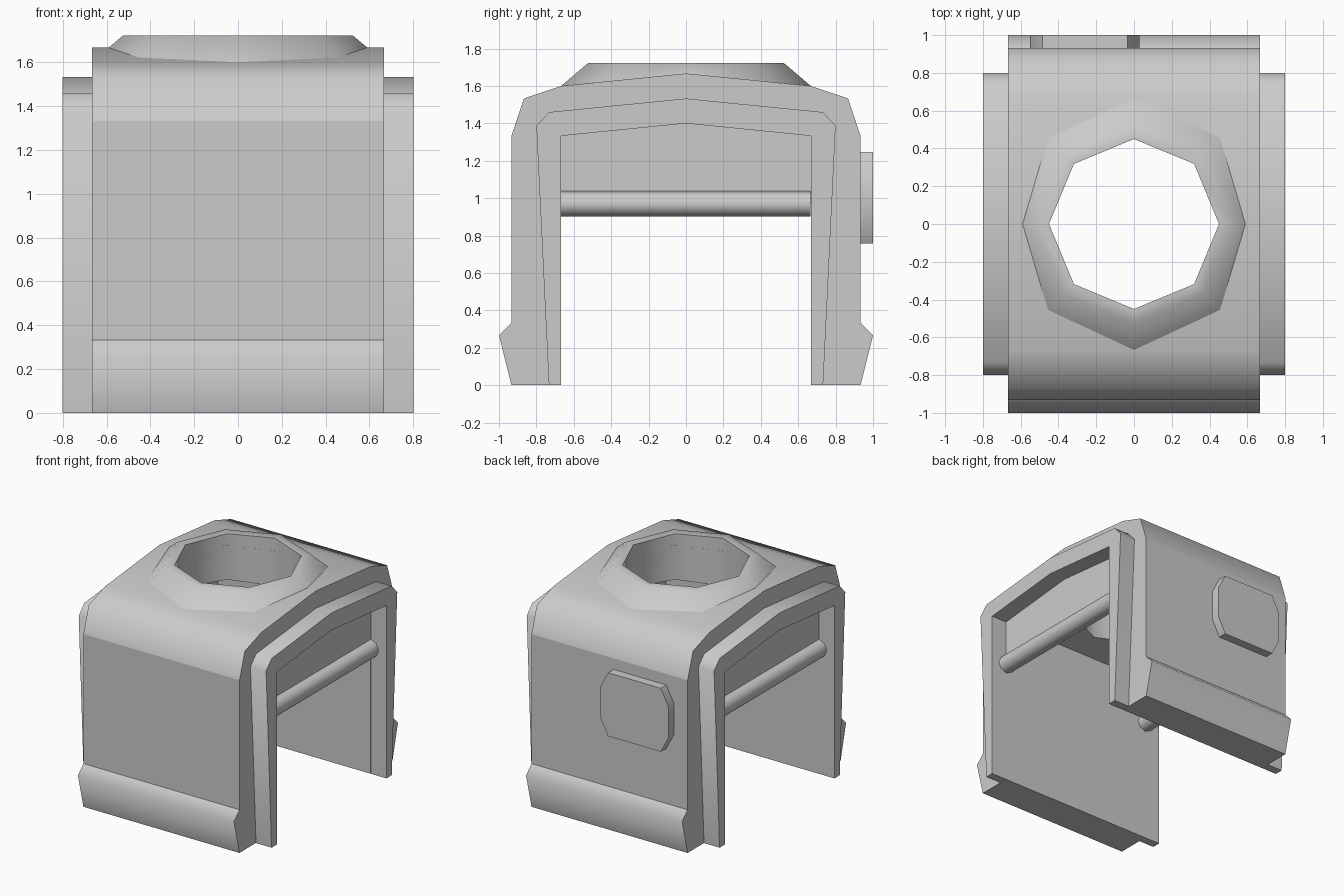
import bpy, bmesh, math
from mathutils import Vector

if "Cube" in bpy.data.objects:
    bpy.data.objects.remove(bpy.data.objects["Cube"])


def finish(name, bm, limit=60, hard=None):
    """Make an object with smooth faces, hard edges above the limit angle."""
    bmesh.ops.recalc_face_normals(bm, faces=bm.faces)
    me = bpy.data.meshes.new(name)
    bm.to_mesh(me)
    bm.free()
    ob = bpy.data.objects.new(name, me)
    bpy.context.collection.objects.link(ob)
    shade(ob, limit, hard)
    return ob


def shade(ob, limit=60, hard=None):
    bm = bmesh.new()
    bm.from_mesh(ob.data)
    for f in bm.faces:
        f.smooth = True
    for e in bm.edges:
        sharp = len(e.link_faces) != 2 or e.calc_face_angle(0) > math.radians(limit)
        e.smooth = not (sharp or (hard and all(hard(v.co) for v in e.verts)))
    bm.to_mesh(ob.data)
    bm.free()


def prism(name, pts, start, depth):
    """Extrude a closed loop of 3D points."""
    bm = bmesh.new()
    off = Vector(start)
    f = bm.faces.new([bm.verts.new(Vector(p) + off) for p in pts])
    ret = bmesh.ops.extrude_face_region(bm, geom=[f], use_keep_orig=True)
    bmesh.ops.translate(bm, vec=depth, verts=[v for v in ret["geom"] if isinstance(v, bmesh.types.BMVert)])
    return finish(name, bm)


def arch(half):
    """Mirror half a (y, z) profile; the first and last points lie on the ridge."""
    return [(0, y, z) for y, z in half] + [(0, -y, z) for y, z in half[-2:0:-1]]


def octagon(r):
    return [(r * math.cos(i * math.pi / 4), r * math.sin(i * math.pi / 4)) for i in range(8)]


def roof(y):
    return 1.667 - 0.1 * abs(y)


INNER = [(0.667, 0), (0.667, 1.333), (0, 1.4)]

# main shell: arched cover with clip lips along the bottom
SHELL = [(0, 1.667), (0.667, 1.6), (0.867, 1.533), (0.933, 1.333),
         (0.933, 0.333), (1, 0.267), (0.933, 0)] + INNER
shell = prism("shell", arch(SHELL), (-0.667, 0, 0), (1.333, 0, 0))

# octagonal opening through the roof
cutter = prism("opening_cutter", [(x, y, 1.2) for x, y in octagon(0.45)], (0, 0, 0), (0, 0, 0.8))
cutter.hide_render = True
mod = shell.modifiers.new("opening", "BOOLEAN")
mod.object, mod.operation, mod.solver = cutter, "DIFFERENCE", "EXACT"
bpy.context.view_layer.objects.active = shell
bpy.ops.object.modifier_apply(modifier=mod.name)
bpy.data.objects.remove(cutter)
shade(shell, 60, lambda c: abs(abs(c.y) - 0.933) < 0.002
      and min(abs(c.z - 1.333), abs(c.z - 0.333)) < 0.002)

# collar around the opening, following the roof slope at its foot
bm = bmesh.new()
foot = [(0.59, 0), (0.455, 0.455), (0, 0.667), (-0.455, 0.455),
        (-0.59, 0), (-0.455, -0.455), (0, -0.667), (0.455, -0.455)]
loops = [[(x, y, roof(y)) for x, y in foot],
         [(x, y, 1.723) for x, y in octagon(0.523)],
         [(x, y, 1.723) for x, y in octagon(0.45)],
         [(x, y, roof(y)) for x, y in octagon(0.45)]]
rings = [[bm.verts.new(p) for p in lp] for lp in loops]
for a, b in zip(rings, rings[1:]):
    for i in range(8):
        j = (i + 1) % 8
        bm.faces.new((a[i], a[j], b[j], b[i]))
finish("collar", bm, 30 + 16)

LIP = [(0, 1.533), (0.733, 1.46), (0.8, 1.387), (0.733, 0)] + INNER
GABLE = [(0, 1.4), (0.667, 1.333), (0.667, 0.97), (0, 0.97)]
for side, s in (("right", 1), ("left", -1)):
    # end lip, hanging gable panel and cross rod on each open end
    prism(side + "_end_lip", arch(LIP), (s * 0.667, 0, 0), (s * 0.133, 0, 0))
    prism(side + "_gable_panel", arch(GABLE), (s * 0.667, 0, 0), (-s * 0.03, 0, 0))
    ring = [(x, 0, z) for x, z in octagon(0.068)]
    prism(side + "_cross_rod", ring, (s * 0.667, -0.667, 0.97), (0, 1.333, 0))

# flat plate on the back wall
quarter = [(0.29, 0.12), (0.225, 0.245)]
plate = quarter + [(-x, z) for x, z in quarter[::-1]]
plate += [(-x, -z) for x, z in plate]
prism("back_plate", [(x, 0, z) for x, z in plate], (-0.26, 0.933, 1.003), (0, 0.067, 0))
